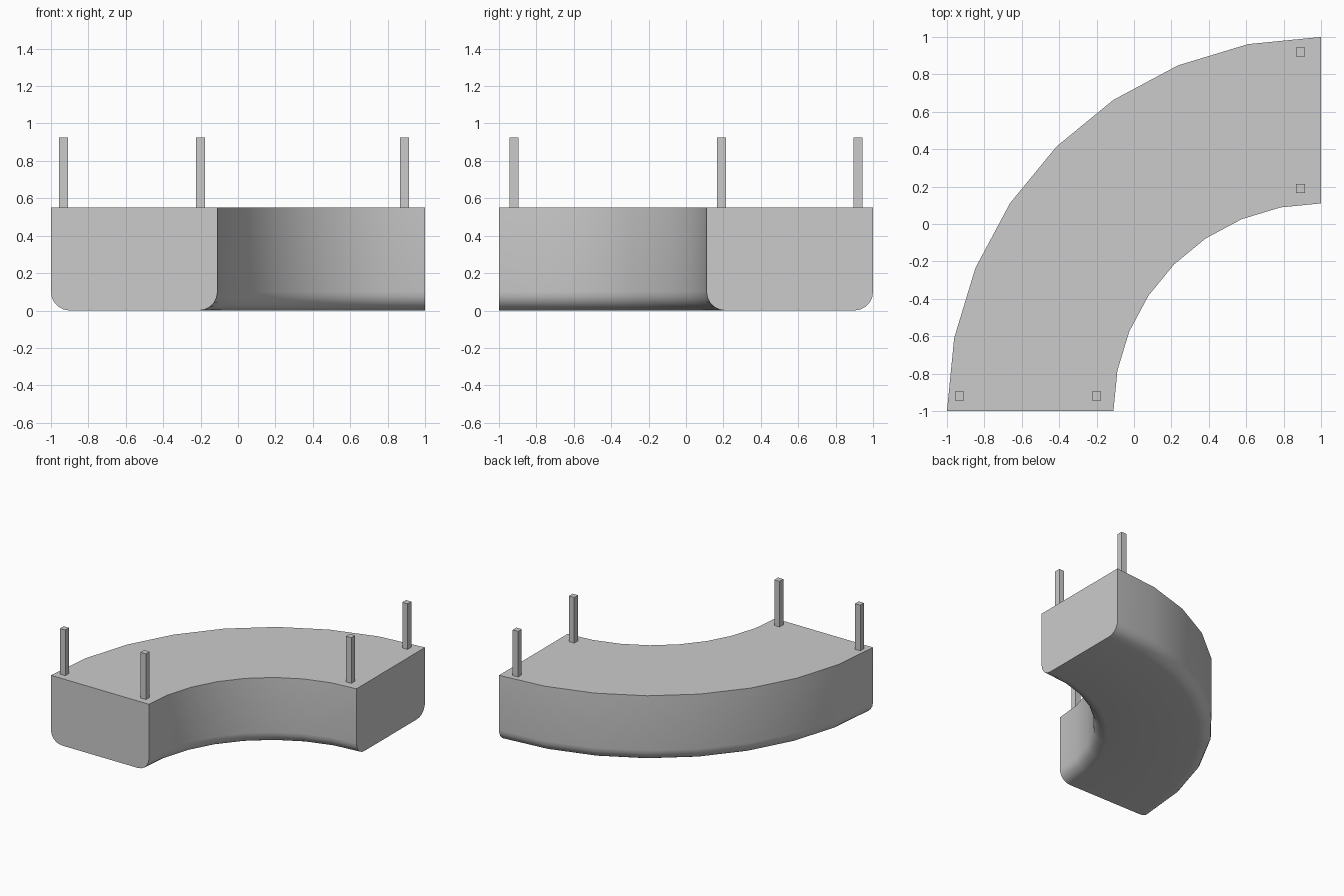
import bpy, bmesh
from math import sin, cos, pi, radians

if "Cube" in bpy.data.objects:
    bpy.data.objects.remove(bpy.data.objects["Cube"])

TOP, POST_TOP = 0.55, 0.925
R_IN, R_OUT, ROUND = 1.11, 2.0, 0.1
SEGMENTS, CORNER = 8, 5


def finish(name, bm):
    bmesh.ops.recalc_face_normals(bm, faces=bm.faces)
    mesh = bpy.data.meshes.new(name)
    bm.to_mesh(mesh)
    bm.free()
    obj = bpy.data.objects.new(name, mesh)
    bpy.context.collection.objects.link(obj)
    return obj


# Cross-section (radius, height) with rounded bottom corners
profile = [(R_OUT, TOP)]
for i in range(CORNER + 1):
    a = i / CORNER * pi / 2
    profile.append((R_OUT - ROUND + ROUND * cos(a), ROUND - ROUND * sin(a)))
for i in range(CORNER + 1):
    a = i / CORNER * pi / 2
    profile.append((R_IN + ROUND - ROUND * sin(a), ROUND - ROUND * cos(a)))
profile.append((R_IN, TOP))

# Curved body: quarter-turn sweep around the corner (1, -1)
bm = bmesh.new()
rings = []
for s in range(SEGMENTS + 1):
    t = s / SEGMENTS * pi / 2
    rings.append([bm.verts.new((1 - r * cos(t), -1 + r * sin(t), z)) for r, z in profile])
n = len(profile)
for a, b in zip(rings, rings[1:]):
    for i in range(n):
        j = (i + 1) % n
        bm.faces.new((a[i], a[j], b[j], b[i]))
bm.faces.new(rings[0])
bm.faces.new(rings[-1])
body = finish("curved_body", bm)
bpy.context.view_layer.objects.active = body
body.select_set(True)
bpy.ops.object.shade_smooth_by_angle(angle=radians(35))
body.select_set(False)


# Four square posts at the ends
def post(name, x, y, width=0.048):
    bm = bmesh.new()
    bmesh.ops.create_cube(bm, size=1)
    h = POST_TOP - TOP
    bmesh.ops.scale(bm, vec=(width, width, h), verts=bm.verts)
    bmesh.ops.translate(bm, vec=(x, y, TOP + h / 2), verts=bm.verts)
    finish(name, bm)


post("front_outer_post", -0.933, -0.92)
post("front_inner_post", -0.20, -0.92)
post("right_outer_post", 0.89, 0.92)
post("right_inner_post", 0.89, 0.19)
